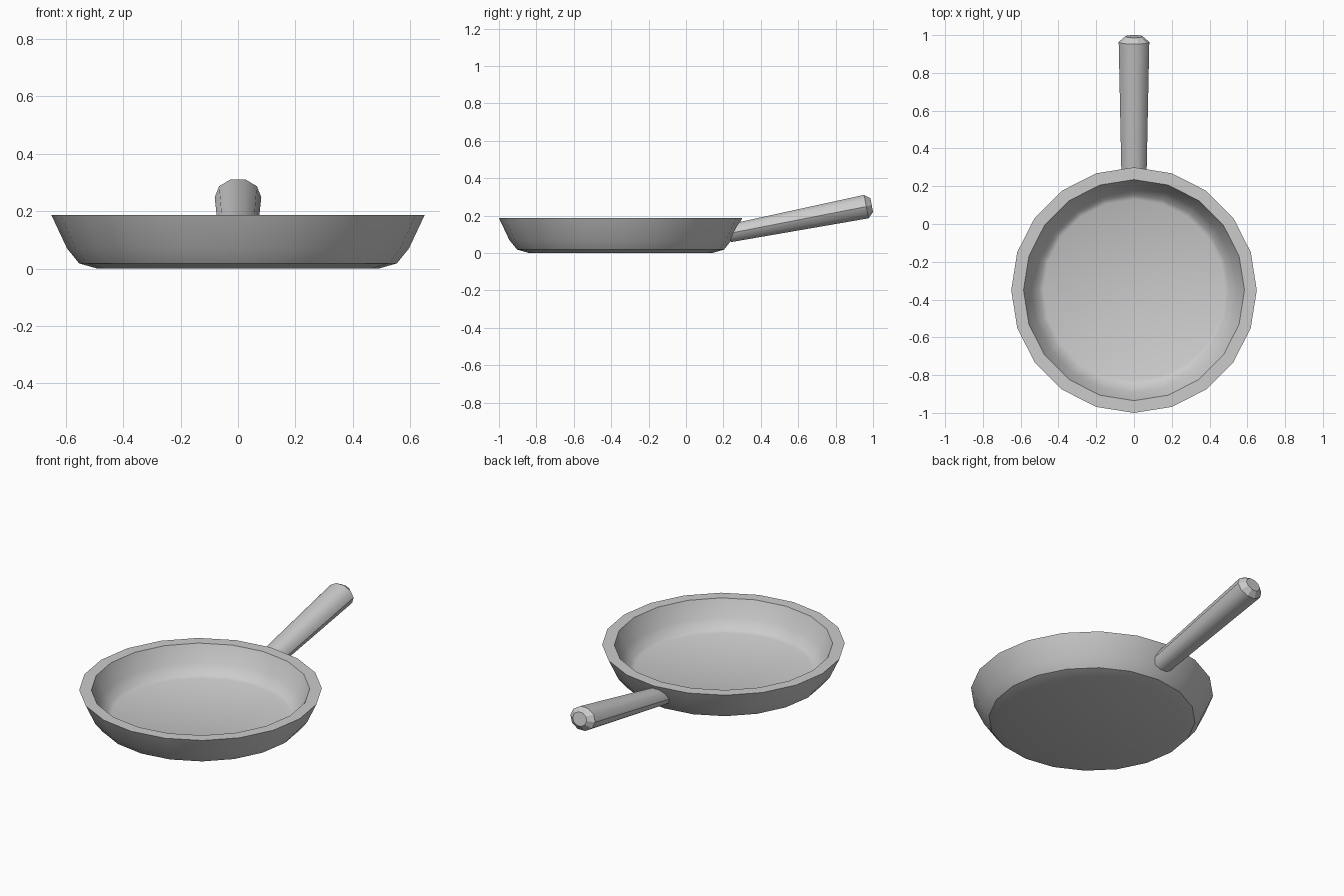
import bpy, bmesh, math
from mathutils import Vector

if "Cube" in bpy.data.objects:
    bpy.data.objects.remove(bpy.data.objects["Cube"])


def loft(name, rings, angle, flat_last=0):
    """Skin a closed solid through equal-sized rings of points."""
    bm = bmesh.new()
    loops = [[bm.verts.new(p) for p in ring] for ring in rings]
    n = len(loops[0])
    flat = []
    for k, (a, b) in enumerate(zip(loops, loops[1:])):
        for i in range(n):
            j = (i + 1) % n
            f = bm.faces.new((a[i], a[j], b[j], b[i]))
            if k >= len(loops) - 1 - flat_last:
                flat.append(f)
    bm.faces.new(loops[0])
    bm.faces.new(loops[-1])
    bmesh.ops.recalc_face_normals(bm, faces=bm.faces[:])
    bm.faces.index_update()
    flat_ids = [f.index for f in flat]
    mesh = bpy.data.meshes.new(name)
    bm.to_mesh(mesh)
    bm.free()
    obj = bpy.data.objects.new(name, mesh)
    bpy.context.collection.objects.link(obj)
    bpy.ops.object.select_all(action='DESELECT')
    obj.select_set(True)
    bpy.context.view_layer.objects.active = obj
    bpy.ops.object.shade_smooth_by_angle(angle=math.radians(angle))
    for i in flat_ids:
        mesh.polygons[i].use_smooth = False
    return obj


# Pan body: 20-sided profile from the underside, over the rim, to the cooking floor
profile = [(0.49, 0.0), (0.553, 0.018), (0.595, 0.07), (0.65, 0.187),
           (0.585, 0.187), (0.543, 0.09), (0.503, 0.04), (0.48, 0.03)]
SIDES = 20
pan_rings = [[(r * math.cos(math.tau * i / SIDES),
               -0.35 + r * math.sin(math.tau * i / SIDES), z)
              for i in range(SIDES)] for r, z in profile]
loft("pan_body", pan_rings, 30)

# Handle: flattened 10-sided taper rising to the back, with a bevelled end
tilt = math.radians(11)
up = Vector((0, -math.sin(tilt), math.cos(tilt)))
sections = [(0.232, 0.105, 0.066, 0.050),
            (0.964, 0.248, 0.081, 0.067),
            (0.993, 0.256, 0.046, 0.040)]
handle_rings = [[Vector((w * math.cos(math.tau * i / 10), y, z))
                 + up * h * math.sin(math.tau * i / 10)
                 for i in range(10)] for y, z, w, h in sections]
loft("handle", handle_rings, 44, flat_last=1)
